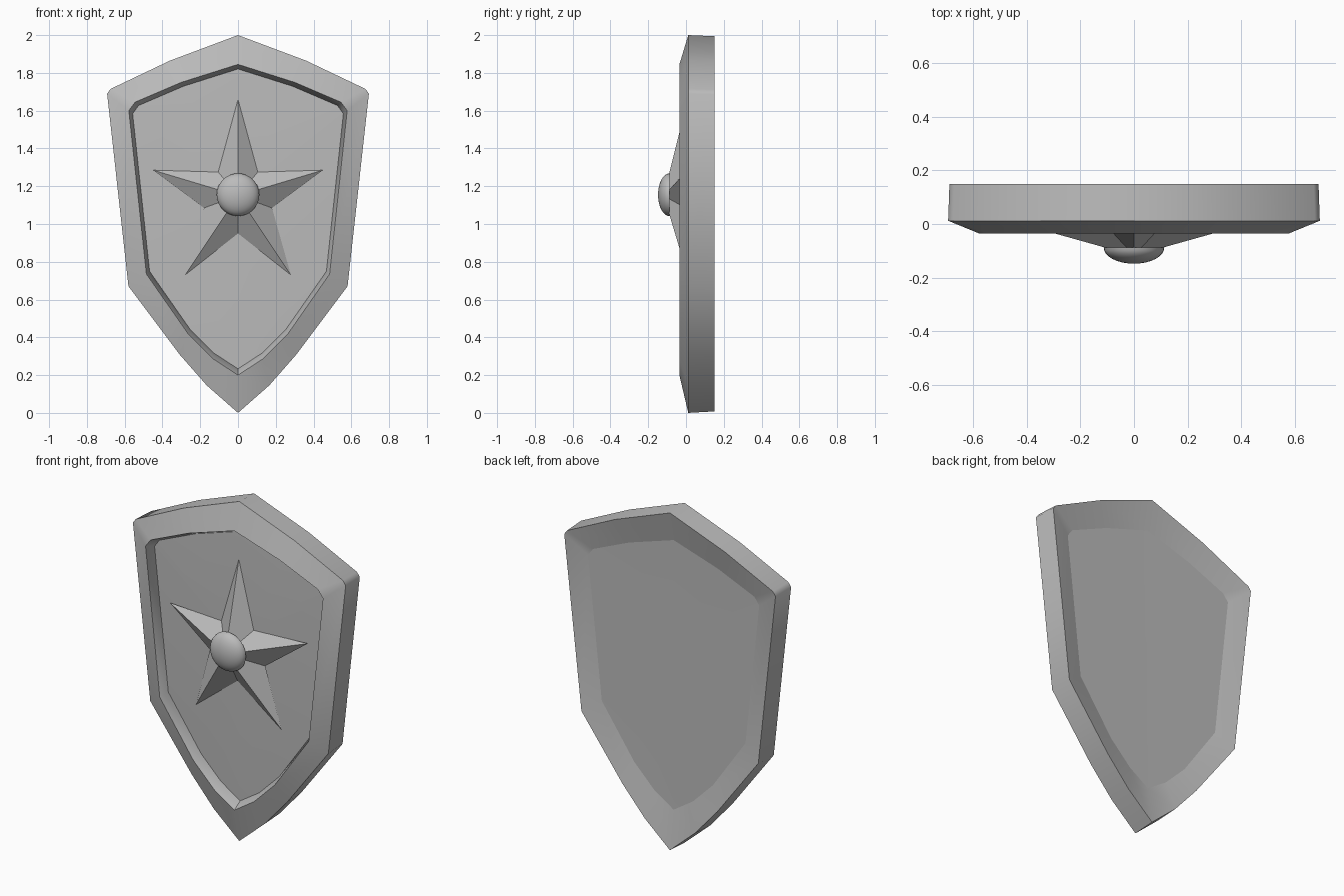
import bpy, bmesh, math
from mathutils import Matrix

cube = bpy.data.objects.get("Cube")
if cube:
    bpy.data.objects.remove(cube, do_unlink=True)

# One plain grey for the whole shield
grey = bpy.data.materials.new("stone_grey")
grey.use_nodes = True
colour = (0.5, 0.5, 0.5, 1)
grey.diffuse_color = colour
grey.node_tree.nodes["Principled BSDF"].inputs["Base Color"].default_value = colour

CENTRE_Z = 1.15


def finish(name, bm, angle):
    bmesh.ops.recalc_face_normals(bm, faces=bm.faces)
    mesh = bpy.data.meshes.new(name)
    bm.to_mesh(mesh)
    bm.free()
    mesh.materials.append(grey)
    obj = bpy.data.objects.new(name, mesh)
    bpy.context.collection.objects.link(obj)
    bpy.ops.object.select_all(action='DESELECT')
    obj.select_set(True)
    bpy.context.view_layer.objects.active = obj
    bpy.ops.object.shade_smooth_by_angle(angle=math.radians(angle))
    return obj


def mirrored(half):
    """Close a half profile that starts and ends on the centre line."""
    return half + [(-x, z) for x, z in half[-2:0:-1]]


def shrink(points, factor):
    return [(x * factor, CENTRE_Z + (z - CENTRE_Z) * factor) for x, z in points]


def ring(bm, points, y):
    return [bm.verts.new((x, y, z)) for x, z in points]


def bridge(bm, a, b):
    for i in range(len(a)):
        j = (i + 1) % len(a)
        bm.faces.new((a[i], a[j], b[j], b[i]))


def fan(bm, loop, y):
    tip = bm.verts.new((0, y, CENTRE_Z))
    for i in range(len(loop)):
        bm.faces.new((loop[i], loop[(i + 1) % len(loop)], tip))


outer = mirrored([(0, 2), (0.36, 1.865), (0.675, 1.715), (0.693, 1.69), (0.58, 0.67),
                  (0.31, 0.31), (0.165, 0.145), (0, 0)])
inner = mirrored([(0, 1.845), (0.3, 1.75), (0.545, 1.645), (0.578, 1.6), (0.485, 0.735),
                  (0.265, 0.42), (0.13, 0.285), (0, 0.2)])
panel_edge = shrink(inner, 0.965)

# Rim: back bevel, side wall, front bevel and the step down to the panel
bm = bmesh.new()
loops = [ring(bm, p, y) for p, y in (
    (panel_edge, 0.115), (shrink(outer, 0.993), 0.15), (outer, 0.012),
    (inner, -0.035), (panel_edge, 0.02))]
for a, b in zip(loops, loops[1:]):
    bridge(bm, a, b)
bridge(bm, loops[-1], loops[0])
finish("rim", bm, 50)

# Panel: thick plate, slightly domed at the front
bm = bmesh.new()
front, back = ring(bm, panel_edge, 0.02), ring(bm, panel_edge, 0.115)
fan(bm, front, -0.005)
fan(bm, back, 0.11)
bridge(bm, front, back)
finish("panel", bm, 30)

# Star: five ridged arms rising to the middle
bm = bmesh.new()
star = mirrored([(0, 1.66), (0.105, 1.275), (0.45, 1.285), (0.18, 1.085),
                 (0.28, 0.73), (0, 0.95)])
depths = [0.008 if i % 2 == 0 else -0.004 for i in range(len(star))]
loop = [bm.verts.new((x, y, z)) for (x, z), y in zip(star, depths)]
fan(bm, loop, -0.118)
fan(bm, loop, 0.04)
finish("star", bm, 15)

# Boss: flattened half dome with a flat back
bm = bmesh.new()
bmesh.ops.create_uvsphere(bm, u_segments=32, v_segments=16, radius=1)
bmesh.ops.bisect_plane(bm, geom=bm.verts[:] + bm.edges[:] + bm.faces[:], dist=1e-4,
                       plane_co=(0, 0, 0), plane_no=(0, 0, 1), clear_inner=True)
bmesh.ops.holes_fill(bm, edges=[e for e in bm.edges if e.is_boundary], sides=0)
bm.transform(Matrix.Translation((0, -0.088, CENTRE_Z + 0.005))
             @ Matrix.Rotation(math.radians(90), 4, 'X')
             @ Matrix.Diagonal((0.113, 0.113, 0.06, 1)))
finish("boss", bm, 40)
